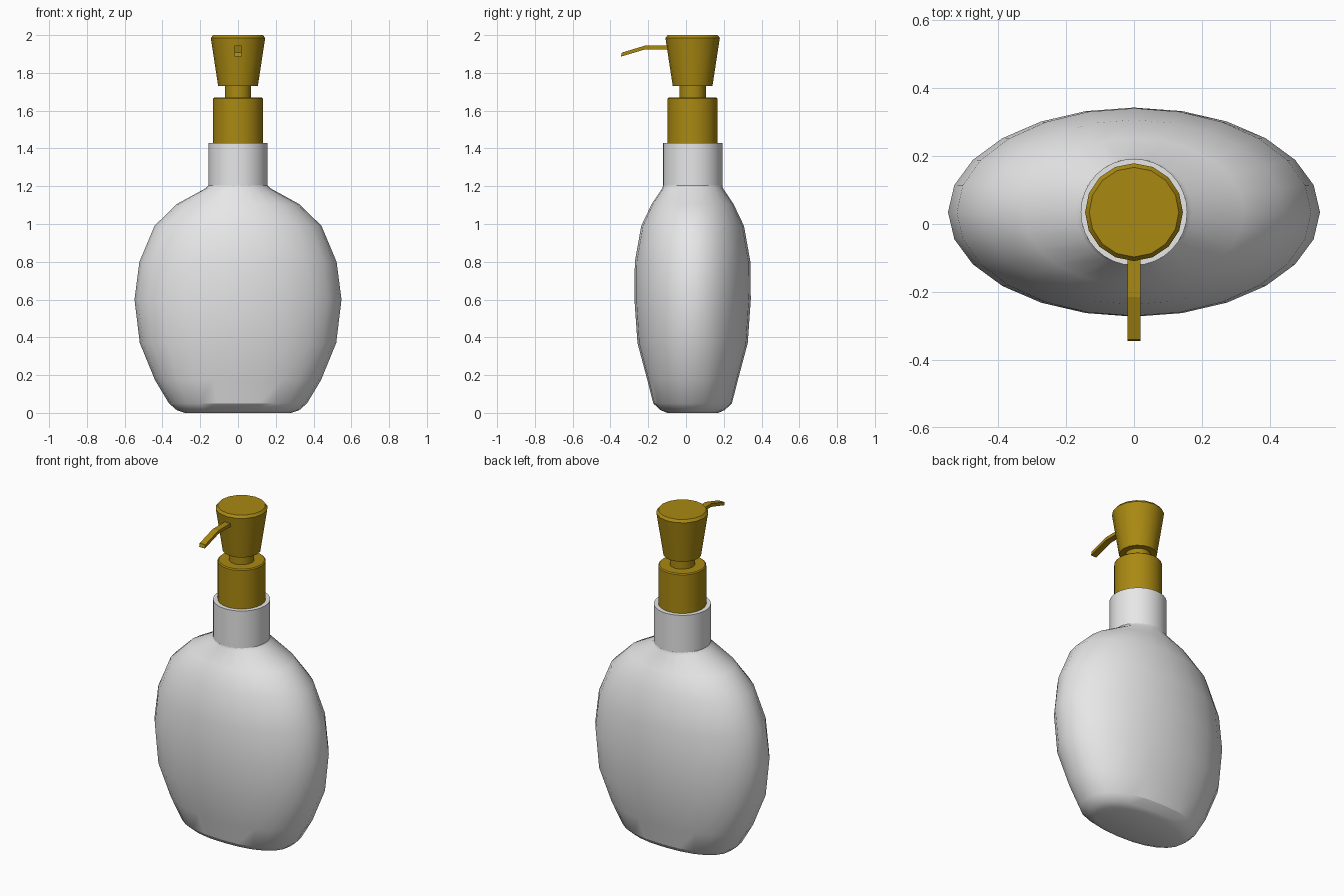
import bpy, bmesh, math

cube = bpy.data.objects.get("Cube")
if cube:
    bpy.data.objects.remove(cube, do_unlink=True)

CY = 0.035  # the bottle axis sits slightly behind the origin


def material(name, rgb):
    m = bpy.data.materials.new(name)
    m.use_nodes = True
    m.diffuse_color = (*rgb, 1)
    b = m.node_tree.nodes["Principled BSDF"]
    b.inputs["Base Color"].default_value = (*rgb, 1)
    b.inputs["Roughness"].default_value = 0.5
    return m


white = material("white plastic", (0.8, 0.8, 0.8))
gold = material("gold plastic", (0.40, 0.25, 0.006))


def finish(name, bm, mat, angle=32):
    bmesh.ops.recalc_face_normals(bm, faces=bm.faces)
    me = bpy.data.meshes.new(name)
    bm.to_mesh(me)
    bm.free()
    ob = bpy.data.objects.new(name, me)
    bpy.context.collection.objects.link(ob)
    me.materials.append(mat)
    bpy.ops.object.select_all(action='DESELECT')
    ob.select_set(True)
    bpy.context.view_layer.objects.active = ob
    bpy.ops.object.shade_smooth_by_angle(angle=math.radians(angle))
    return ob


def loft(name, rings, segments, mat):
    """Stack superelliptic rings (z, half width, half depth, exponent), capped."""
    bm = bmesh.new()
    loops = []
    for z, rx, ry, n in rings:
        loop = []
        for i in range(segments):
            a = 2 * math.pi * i / segments
            c, s = math.cos(a), math.sin(a)
            x = math.copysign(abs(c) ** (2 / n), c) * rx
            y = math.copysign(abs(s) ** (2 / n), s) * ry
            loop.append(bm.verts.new((x, CY + y, z)))
        loops.append(loop)
    for lo, hi in zip(loops, loops[1:]):
        for i in range(segments):
            j = (i + 1) % segments
            bm.faces.new((lo[i], lo[j], hi[j], hi[i]))
    bm.faces.new(loops[0][::-1])
    bm.faces.new(loops[-1])
    return finish(name, bm, mat)


def turned(name, profile, segments, mat):
    return loft(name, [(z, r, r, 2) for z, r in profile], segments, mat)


# Flattened oval bottle with a narrow chamfered foot
loft("bottle_body", [
    (0.0, 0.28, 0.135, 2.3),
    (0.015, 0.325, 0.17, 2.3),
    (0.05, 0.365, 0.208, 2.3),
    (0.175, 0.44, 0.24, 2.2),
    (0.37, 0.52, 0.292, 2.1),
    (0.60, 0.548, 0.308, 2),
    (0.80, 0.522, 0.306, 2),
    (0.99, 0.442, 0.272, 2),
    (1.105, 0.325, 0.217, 2),
    (1.19, 0.17, 0.16, 2),
    (1.205, 0.157, 0.157, 2),
], 24, white)

# Neck and pump
turned("bottle_neck", [(1.18, 0.157), (1.43, 0.157)], 32, white)
turned("pump_collar", [(1.42, 0.132), (1.664, 0.132), (1.67, 0.126)], 24, gold)
turned("pump_stem", [(1.66, 0.07), (1.74, 0.07)], 16, gold)
turned("pump_head", [(1.73, 0.105), (1.985, 0.144), (2.0, 0.132)], 16, gold)

# Bent flat spout, extruded across the width
side = [(-0.05, 1.945), (-0.215, 1.945), (-0.34, 1.907),
        (-0.345, 1.886), (-0.215, 1.925), (-0.05, 1.925)]
bm = bmesh.new()
face = bm.faces.new([bm.verts.new((-0.019, y, z)) for y, z in side])
out = bmesh.ops.extrude_face_region(bm, geom=[face])
moved = [g for g in out["geom"] if isinstance(g, bmesh.types.BMVert)]
bmesh.ops.translate(bm, verts=moved, vec=(0.038, 0, 0))
finish("pump_spout", bm, gold, 10)
